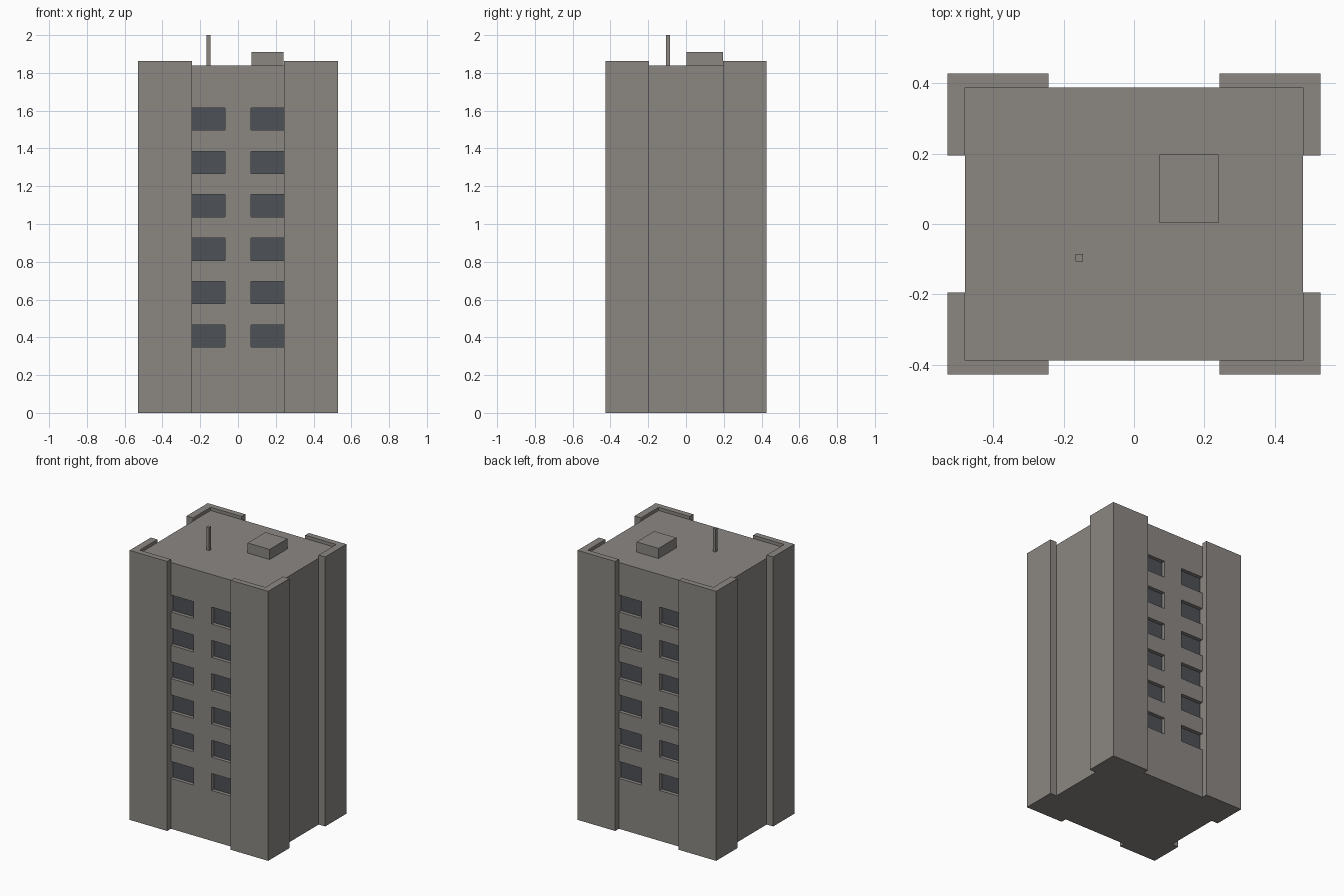
import bpy, bmesh

if "Cube" in bpy.data.objects:
    bpy.data.objects.remove(bpy.data.objects["Cube"])

CX, CY, CZ = 0.48, 0.387, 1.84      # core half width, half depth, roof height
PX, PY, PZ = 0.53, 0.427, 1.862     # corner pier outer extents and height
WX0, WX1 = 0.07, 0.2425             # window span in x, outer edge meets the pier
PIER_Y = 0.195
RECESS = 0.025


def material(name, rgb):
    m = bpy.data.materials.new(name)
    m.diffuse_color = (*rgb, 1)
    m.use_nodes = True
    m.node_tree.nodes["Principled BSDF"].inputs["Base Color"].default_value = m.diffuse_color
    return m


concrete = material("warm_grey_concrete", (0.258, 0.242, 0.226))
glass = material("dark_glass", (0.075, 0.082, 0.092))


def finish(name, bm, mats=(concrete,)):
    bmesh.ops.remove_doubles(bm, verts=bm.verts, dist=1e-5)
    bmesh.ops.recalc_face_normals(bm, faces=bm.faces)
    me = bpy.data.meshes.new(name)
    bm.to_mesh(me)
    bm.free()
    for m in mats:
        me.materials.append(m)
    ob = bpy.data.objects.new(name, me)
    bpy.context.collection.objects.link(ob)
    return ob


def prism(name, outline, z0, z1):
    bm = bmesh.new()
    f = bm.faces.new([bm.verts.new((x, y, z0)) for x, y in outline])
    top = bmesh.ops.extrude_face_region(bm, geom=[f], use_keep_orig=True)["geom"]
    bmesh.ops.translate(bm, vec=(0, 0, z1 - z0),
                        verts=[v for v in top if isinstance(v, bmesh.types.BMVert)])
    return finish(name, bm)


def box(name, x0, x1, y0, y1, z0, z1):
    return prism(name, [(x0, y0), (x1, y0), (x1, y1), (x0, y1)], z0, z1)


# Core tower: front and back walls are grids with recessed windows
xs = [-CX, -WX1, -WX0, WX0, WX1, CX]
zs = [0.0]
for i in range(6):
    zs += [0.348 + 0.23 * i, 0.465 + 0.23 * i]
zs.append(CZ)

bm = bmesh.new()


def quad(pts, mat=0):
    bm.faces.new([bm.verts.new(p) for p in pts]).material_index = mat


for s in (-1, 1):
    for i in range(len(xs) - 1):
        for k in range(len(zs) - 1):
            cell = [(xs[i], zs[k]), (xs[i + 1], zs[k]),
                    (xs[i + 1], zs[k + 1]), (xs[i], zs[k + 1])]
            rim = [(x, s * CY, z) for x, z in cell]
            if i in (1, 3) and k % 2 == 1:
                pane = [(x, s * (CY - RECESS), z) for x, z in cell]
                quad(pane, 1)
                for a in range(4):
                    b = (a + 1) % 4
                    quad([rim[a], rim[b], pane[b], pane[a]])
            else:
                quad(rim)
# Side walls, roof and underside share the grid lines
for k in range(len(zs) - 1):
    for x in (-CX, CX):
        quad([(x, -CY, zs[k]), (x, CY, zs[k]), (x, CY, zs[k + 1]), (x, -CY, zs[k + 1])])
for i in range(len(xs) - 1):
    for z in (0, CZ):
        quad([(xs[i], -CY, z), (xs[i + 1], -CY, z), (xs[i + 1], CY, z), (xs[i], CY, z)])
finish("core_tower", bm, (concrete, glass))

# L-shaped corner piers rising slightly above the roof
profile = [(PX, PY), (WX1, PY), (WX1, CY), (CX, CY), (CX, PIER_Y), (PX, PIER_Y)]
for sx, side in ((-1, "left"), (1, "right")):
    for sy, end in ((-1, "front"), (1, "back")):
        prism(f"corner_pier_{end}_{side}", [(sx * x, sy * y) for x, y in profile], 0, PZ)

# Roof details
box("roof_stair_house", 0.072, 0.24, 0.003, 0.197, CZ, 1.91)
box("roof_antenna", -0.166, -0.145, -0.107, -0.085, CZ, 2.0)
